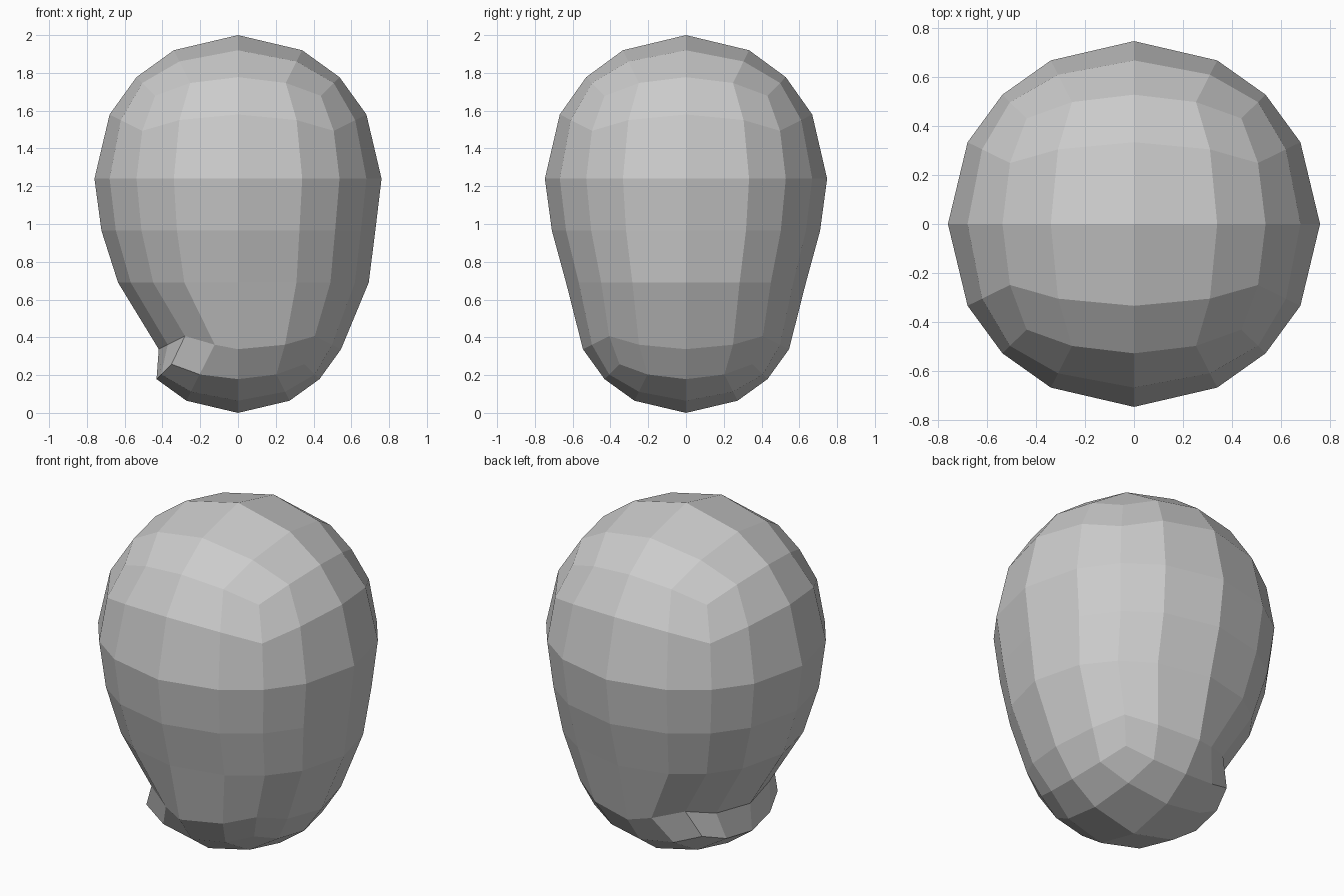
import bpy
import bmesh
from mathutils import Vector

if "Cube" in bpy.data.objects:
    bpy.data.objects.remove(bpy.data.objects["Cube"])

R_TOP = 0.76      # cranium radius
R_LOW = 0.61      # jaw radius
NAPE = 0.126      # inward step under the back of the skull

# Gridded cube, with two extra edge loops between cranium and jaw
bm = bmesh.new()
bmesh.ops.create_cube(bm, size=2)
bmesh.ops.subdivide_edges(bm, edges=bm.edges[:], cuts=3, use_grid_fill=True)
for level in (-0.15, -0.3):
    bmesh.ops.bisect_plane(bm, geom=bm.verts[:] + bm.edges[:] + bm.faces[:],
                           dist=1e-5, plane_co=(0, 0, level), plane_no=(0, 0, 1))


def ring(c, z, front, back, side):
    """Flat cheek ring: separate widths towards +x, -x and y."""
    d = Vector((c.x, c.y, 0)).normalized()
    return Vector((d.x * (front if d.x > 0 else back), d.y * side, z))


def shape(c):
    if c.z > -0.1:                                   # cranium
        d = c.normalized() * R_TOP
        return Vector((d.x, d.y * 0.983, 1.24 + d.z))
    if c.z > -0.2:                                   # upper cheek ring
        return ring(c, 0.965, 0.727, 0.723, 0.71)
    if c.z > -0.4:                                   # lower cheek ring
        return ring(c, 0.69, 0.692, 0.635, 0.635)
    p = c.normalized() * R_LOW + Vector((0, 0, R_LOW))   # jaw
    if c.z > -0.75 and c.x < -0.1:                   # nape recess
        p.x += NAPE
    return p


for v in bm.verts:
    v.co = shape(v.co.copy())

bmesh.ops.recalc_face_normals(bm, faces=bm.faces[:])
mesh = bpy.data.meshes.new("head")
bm.to_mesh(mesh)
bm.free()
head = bpy.data.objects.new("head", mesh)
bpy.context.collection.objects.link(head)
